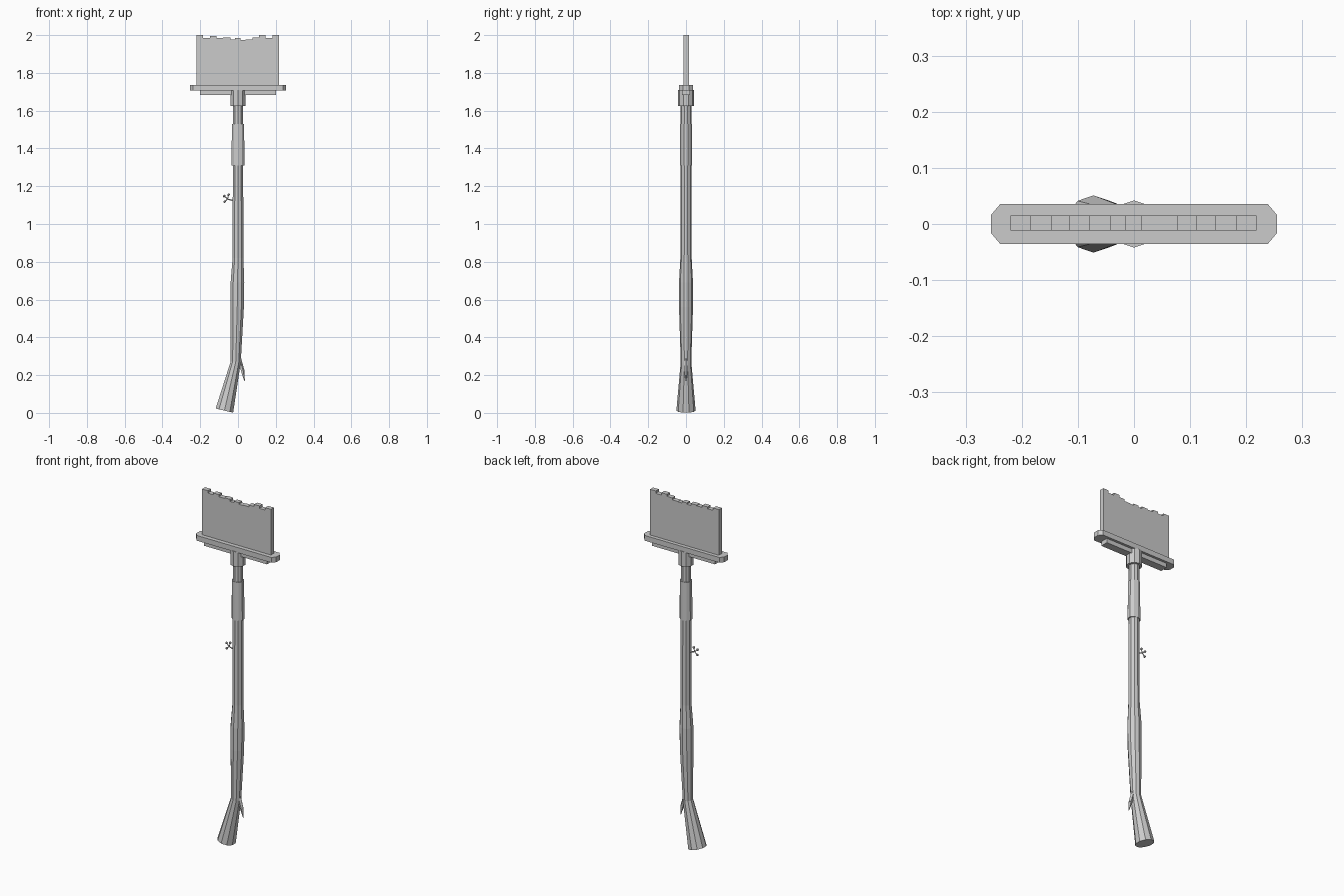
import bpy, bmesh
from math import pi, sin, cos
from mathutils import Vector, Matrix

if "Cube" in bpy.data.objects:
    bpy.data.objects.remove(bpy.data.objects["Cube"])


def finish(name, bm):
    bmesh.ops.recalc_face_normals(bm, faces=bm.faces)
    mesh = bpy.data.meshes.new(name)
    bm.to_mesh(mesh)
    bm.free()
    ob = bpy.data.objects.new(name, mesh)
    bpy.context.collection.objects.link(ob)
    return ob


def loft(name, rings, sides=10):
    """Rings are (x, z, x radius, y radius, tilt); a vertex lies on the y axis."""
    bm = bmesh.new()
    loops = []
    for x, z, rx, ry, tilt in rings:
        loop = []
        for i in range(sides):
            a = 2 * pi * i / sides
            dx = rx * sin(a)
            loop.append(bm.verts.new((x + dx * cos(tilt), ry * cos(a), z - dx * sin(tilt))))
        loops.append(loop)
    for a, b in zip(loops, loops[1:]):
        for i in range(sides):
            j = (i + 1) % sides
            bm.faces.new((a[i], a[j], b[j], b[i]))
    bm.faces.new(loops[0])
    bm.faces.new(loops[-1])
    return finish(name, bm)


def extrude(name, outline, vec):
    """Extrude a flat outline along a vector."""
    bm = bmesh.new()
    face = bm.faces.new([bm.verts.new(p) for p in outline])
    res = bmesh.ops.extrude_face_region(bm, geom=[face])
    verts = [g for g in res["geom"] if isinstance(g, bmesh.types.BMVert)]
    bmesh.ops.translate(bm, verts=verts, vec=vec)
    return finish(name, bm)


# Branch handle: flared, bent foot, swollen middle, straight top
loft("handle", [
    (-0.072, 0.012, 0.050, 0.051, 0.23),
    (-0.012, 0.270, 0.028, 0.028, 0.12),
    (-0.004, 0.560, 0.037, 0.037, 0.0),
    (-0.003, 0.690, 0.038, 0.037, 0.0),
    (0.0, 0.820, 0.030, 0.030, 0.0),
    (0.0, 1.650, 0.028, 0.029, 0.0),
])

# Grip wrap and head collar
loft("grip_wrap", [(0, 1.31, 0.036, 0.031, 0), (0, 1.53, 0.034, 0.031, 0)])
loft("head_collar", [(0, 1.625, 0.042, 0.042, 0), (0, 1.71, 0.042, 0.042, 0)])

# Head plate with clipped ends, and the narrower rail underneath
corners = [(0.238, 0.036), (0.255, 0.016), (0.255, -0.016), (0.238, -0.036)]
outline = [(x, y, 1.707) for x, y in corners] + [(-x, -y, 1.707) for x, y in corners]
extrude("head_plate", outline, (0, 0, 0.03))
extrude("head_rail", [(-0.2, -0.022, 1.682), (0.2, -0.022, 1.682),
                      (0.2, 0.022, 1.682), (-0.2, 0.022, 1.682)], (0, 0, 0.027))

# Bristle block with an uneven stepped top
xs = [-0.22, -0.184, -0.148, -0.114, -0.079, -0.041, -0.016,
      0.014, 0.041, 0.077, 0.111, 0.146, 0.182, 0.218]
zs = [2.0, 1.986, 1.996, 1.984, 1.988, 1.976, 1.984,
      1.975, 1.977, 1.988, 2.0, 1.986, 2.0]
outline = [(xs[0], -0.012, 1.725)]
for i, z in enumerate(zs):
    outline += [(xs[i], -0.012, z), (xs[i + 1], -0.012, z)]
outline.append((xs[-1], -0.012, 1.725))
extrude("bristles", outline, (0, 0.027, 0))


def twig(name, p, q, r1, r2, sides=5):
    """Tapered stick from p to q in the xz plane."""
    a, b = Vector((p[0], 0, p[1])), Vector((q[0], 0, q[1]))
    d = b - a
    rot = d.to_track_quat('Z', 'Y').to_matrix().to_4x4()
    bm = bmesh.new()
    bmesh.ops.create_cone(bm, cap_ends=True, segments=sides, radius1=r1, radius2=r2,
                          depth=d.length, matrix=Matrix.Translation((a + b) / 2) @ rot)
    return finish(name, bm)


# Broken side shoot near the foot
twig("shoot_base", (0.004, 0.29), (0.025, 0.22), 0.012, 0.010)
twig("shoot_tip", (0.025, 0.22), (0.034, 0.17), 0.010, 0.002)

# Small sprig with buds
fork = (-0.055, 1.132)
twig("sprig_stem", (-0.022, 1.122), fork, 0.004, 0.003)
for i, end in enumerate([(-0.073, 1.148), (-0.05, 1.155), (-0.071, 1.118)]):
    twig(f"sprig_branch_{i}", fork, end, 0.003, 0.002)
    bm = bmesh.new()
    bmesh.ops.create_icosphere(bm, subdivisions=1, radius=0.008,
                               matrix=Matrix.Translation((end[0], 0, end[1])))
    finish(f"sprig_bud_{i}", bm)
